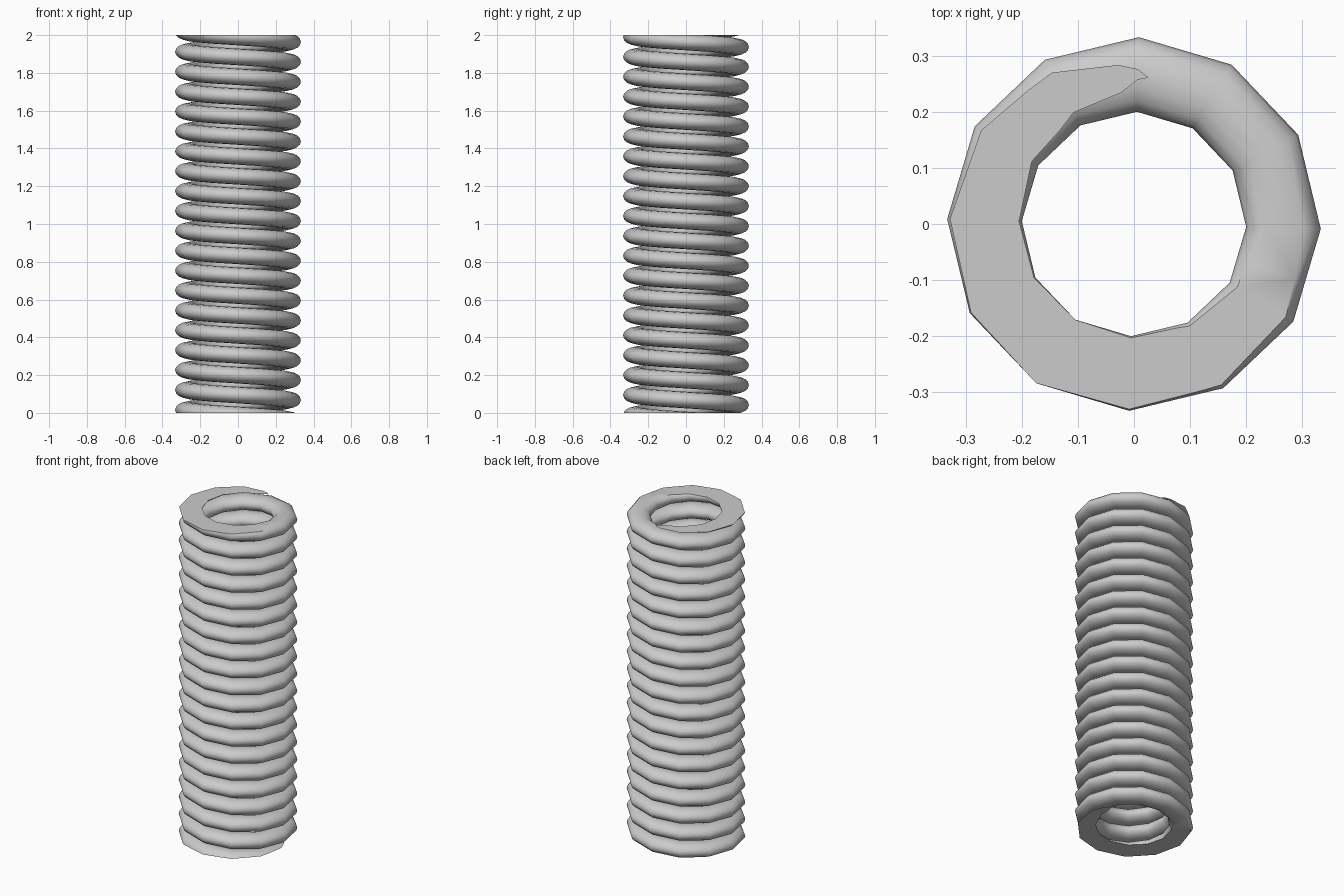
import bpy, bmesh
from math import sin, cos, pi, radians

if "Cube" in bpy.data.objects:
    bpy.data.objects.remove(bpy.data.objects["Cube"])

PITCH = 0.1053           # height gained per turn
R_COIL = 0.2665          # centre radius of the coil
A, B = 0.0665, 0.044     # radial and vertical half-size of the wire
STEPS, SIDES, TURNS = 12, 16, 22
PHASE = radians(-1.5)
Z_LEFT = 2.016           # wire centre height at 180 degrees, topmost turn

bm = bmesh.new()

# Sweep an oval section down a left-handed, twelve-step helix
rings = []
for i in range(TURNS * STEPS + 1):
    turn = i / STEPS - 1.5
    ang = 2 * pi * turn + PHASE
    zc = Z_LEFT - PITCH * (ang / (2 * pi) - 0.5)
    ring = []
    for j in range(SIDES):
        t = 2 * pi * j / SIDES
        r = R_COIL + A * cos(t)
        ring.append(bm.verts.new((r * cos(ang), r * sin(ang), zc + B * sin(t))))
    rings.append(ring)
for r0, r1 in zip(rings, rings[1:]):
    for j in range(SIDES):
        k = (j + 1) % SIDES
        bm.faces.new((r0[j], r1[j], r1[k], r0[k]))
bm.faces.new(rings[0])
bm.faces.new(rings[-1][::-1])
bmesh.ops.recalc_face_normals(bm, faces=bm.faces[:])

# Grind both ends flat
for z, n in ((2.0, 1), (0.0, -1)):
    bmesh.ops.bisect_plane(bm, geom=bm.verts[:] + bm.edges[:] + bm.faces[:],
                           plane_co=(0, 0, z), plane_no=(0, 0, n), clear_outer=True)
    rim = [e for e in bm.edges if e.is_boundary]
    bmesh.ops.triangle_fill(bm, edges=rim, use_beauty=True, normal=(0, 0, n))
bmesh.ops.recalc_face_normals(bm, faces=bm.faces[:])

mesh = bpy.data.meshes.new("coil_spring")
bm.to_mesh(mesh)
bm.free()
spring = bpy.data.objects.new("coil_spring", mesh)
bpy.context.collection.objects.link(spring)
bpy.context.view_layer.objects.active = spring
spring.select_set(True)
bpy.ops.object.shade_smooth_by_angle(angle=radians(35))
